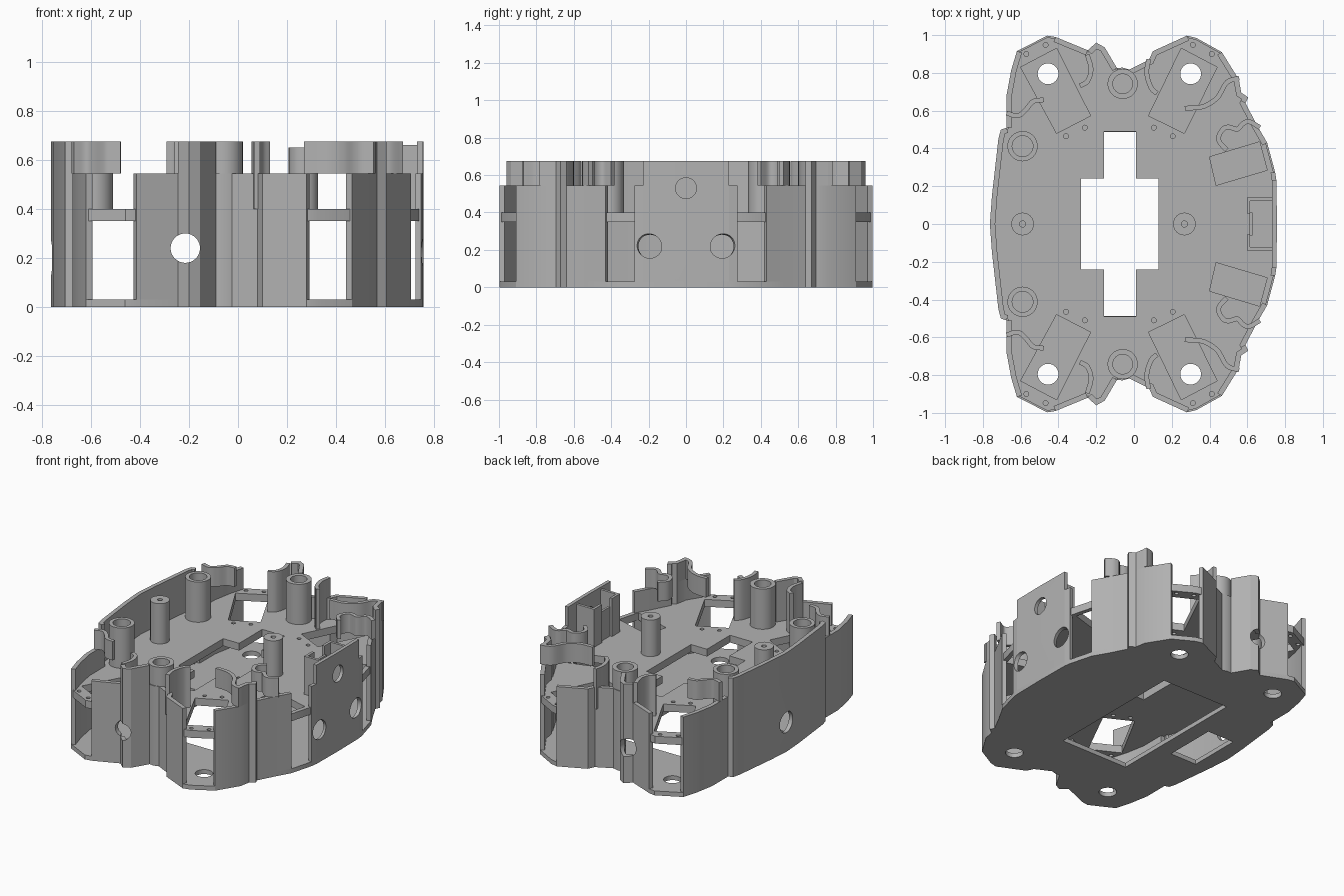
import bpy, bmesh, math
from mathutils import Vector, Matrix

cube = bpy.data.objects.get("Cube")
if cube:
    bpy.data.objects.remove(cube, do_unlink=True)

grey = bpy.data.materials.new("matte_grey")
grey.use_nodes = True
grey.diffuse_color = (0.45, 0.45, 0.45, 1)
grey.node_tree.nodes["Principled BSDF"].inputs["Base Color"].default_value = grey.diffuse_color

# Heights
FLOOR, DECK_LOW, DECK, RIM, TOP = 0.03, 0.35, 0.40, 0.545, 0.675
WALL = 0.028


def finish(name, bm):
    bmesh.ops.recalc_face_normals(bm, faces=bm.faces)
    mesh = bpy.data.meshes.new(name)
    bm.to_mesh(mesh)
    bm.free()
    obj = bpy.data.objects.new(name, mesh)
    bpy.context.collection.objects.link(obj)
    mesh.materials.append(grey)
    return obj


def prism(name, poly, z0, z1):
    bm = bmesh.new()
    face = bm.faces.new([bm.verts.new((x, y, z0)) for x, y in poly])
    up = bmesh.ops.extrude_face_region(bm, geom=[face])["geom"]
    bmesh.ops.translate(bm, vec=(0, 0, z1 - z0),
                        verts=[v for v in up if isinstance(v, bmesh.types.BMVert)])
    return finish(name, bm)


def cylinder(name, start, end, radius, sides=32):
    a, b = Vector(start), Vector(end)
    turn = (b - a).to_track_quat('Z', 'Y').to_matrix().to_4x4()
    bm = bmesh.new()
    bmesh.ops.create_cone(bm, cap_ends=True, segments=sides, radius1=radius, radius2=radius,
                          depth=(b - a).length, matrix=Matrix.Translation((a + b) / 2) @ turn)
    return finish(name, bm)


def apply(obj, mod):
    with bpy.context.temp_override(object=obj, active_object=obj):
        bpy.ops.object.modifier_apply(modifier=mod.name)


def cut(obj, cutter):
    mod = obj.modifiers.new("cut", 'BOOLEAN')
    mod.operation, mod.solver, mod.object = 'DIFFERENCE', 'EXACT', cutter
    apply(obj, mod)
    bpy.data.objects.remove(cutter, do_unlink=True)


def mirror(obj):
    mod = obj.modifiers.new("mirror", 'MIRROR')
    mod.use_axis = (False, True, False)
    mod.use_mirror_merge = False
    apply(obj, mod)
    return obj


def inset(path, dist):
    # Offset a path to its right-hand side with mitred corners
    pts = [Vector(p) for p in path]
    out = []
    for i, p in enumerate(pts):
        dirs = []
        if i:
            dirs.append((p - pts[i - 1]).normalized())
        if i < len(pts) - 1:
            dirs.append((pts[i + 1] - p).normalized())
        normals = [Vector((d.y, -d.x)) for d in dirs]
        n = sum(normals, Vector((0, 0))).normalized()
        out.append(p + n * dist / max(n.dot(normals[0]), 0.6))
    return [tuple(p) for p in out]


def wall(name, path, z0, z1, thick=WALL):
    return prism(name, list(path) + inset(path, thick)[::-1], z0, z1)


def spline(points, steps=6):
    # Smooth path through the points
    p = [Vector(q) for q in points]
    p = [p[0] * 2 - p[1]] + p + [p[-1] * 2 - p[-2]]
    out = []
    for a, b, c, d in zip(p, p[1:], p[2:], p[3:]):
        for k in range(steps):
            t = k / steps
            out.append(0.5 * (2 * b + (c - a) * t + (2 * a - 5 * b + 4 * c - d) * t * t
                              + (3 * b - a - 3 * c + d) * t ** 3))
    return [tuple(q) for q in out] + [tuple(points[-1])]


def both(path):
    # Complete a half path that starts on the centre line
    return [(x, -y) for x, y in path[:0:-1]] + list(path)


# Half of the outline, from the -x middle over +y to the +x middle
edge = [(-.763, 0), (-.752, .15), (-.718, .45), (-.705, .5), (-.675, .51), (-.675, .68),
        (-.65, .815), (-.62, .915), (-.46, .997), (-.415, .99), (-.245, .92), (-.2, .96),
        (-.155, .935), (-.09, .825), (-.06, .828), (-.025, .818), (.08, .87), (.1, .915),
        (.28, .997), (.33, .985), (.465, .91), (.555, .765), (.568, .695), (.605, .67),
        (.59, .64), (.65, .525), (.705, .43), (.747, .275), (.754, .23), (.757, 0)]


def flip(path):
    return [(x, -y) for x, y in path[-2:0:-1]]


def rect(x0, x1, y):
    return [(x0, -y), (x1, -y), (x1, y), (x0, y)]


# Base plate with battery opening, slot and drain holes
base = prism("base_plate", edge + flip(edge), 0, FLOOR)
cut(base, prism("cutter", rect(-.34, .165, .487), -.1, .1))
cut(base, prism("cutter", rect(-.65, -.45, .18), -.1, .1))
for s in (1, -1):
    for x in (-.455, .30):
        cut(base, cylinder("cutter", (x, s * .795, -.1), (x, s * .795, .1), .055))

# Middle deck with cross-shaped opening, angled windows and screw holes
inner = inset(edge, .008)
deck = prism("middle_deck", inner + flip(inner), DECK_LOW, DECK)
cut(deck, prism("cutter", [(-.28, -.24), (-.16, -.24), (-.16, -.49), (.01, -.49), (.01, -.24),
                           (.13, -.24), (.13, .24), (.01, .24), (.01, .49), (-.16, .49),
                           (-.16, .24), (-.28, .24)], .2, .6))
windows = [[(.25, .93), (.44, .83), (.267, .48), (.077, .573)],
           [(-.60, .83), (-.41, .93), (-.23, .573), (-.41, .48)],
           [(.40, .355), (.665, .435), (.705, .285), (.435, .205)]]
screws = [(-.36, .465), (-.26, .51), (.105, .51), (.205, .465),
          (-.57, .9), (-.468, .948), (.312, .948), (.412, .9)]
for s in (1, -1):
    for w in windows:
        cut(deck, prism("cutter", [(x, s * y) for x, y in w], .2, .6))
    for x, y in screws:
        cut(deck, cylinder("cutter", (x, s * y, .2), (x, s * y, .6), .013, 16))

# Long wall on the -x side with its round port
left_wall = wall("long_side_wall", both(edge[:5]), 0, TOP)
cut(left_wall, cylinder("cutter", (-.9, 0, .2), (-.6, 0, .2), .07))

# Straight panel on the +x side with three ports
panel_path = [(x, -y) for x, y in both(edge[:27:-1])]
panel_path = sorted(panel_path, key=lambda p: -p[1])
panel = wall("port_panel", panel_path, 0, TOP, .024)
sides = wall("panel_shoulder", edge[27:29], 0, RIM, .024)
cut(panel, cylinder("cutter", (.6, 0, .53), (.9, 0, .53), .056))
for s in (1, -1):
    cut(panel, cylinder("cutter", (.6, s * .15, .19), (.9, s * .24, .25), .064))
cut(sides, cylinder("cutter", (.6, .15, .19), (.9, .24, .25), .064))
mirror(sides)

# Corner walls, mirrored across the centre line
mirror(wall("corner_wall", edge[4:8], 0, RIM))
mirror(wall("shoulder_wall", edge[20:27], 0, RIM))
mirror(wall("shoulder_notch", edge[21:25], RIM, TOP))
mirror(wall("end_wall", edge[13:19], 0, RIM))
for name, part, top in (("end_panel", edge[9:11], RIM), ("end_rib", edge[10:14], TOP)):
    obj = wall(name, part, 0, top)
    cut(obj, cylinder("cutter", (-.215, .7, .24), (-.215, 1.1, .24), .06))
    mirror(obj)

# Curved guards above the wheel bays
guards = [("side_guard", [(-.67, .6), (-.62, .585), (-.585, .61), (-.54, .66), (-.48, .67)], RIM),
          ("rib_guard", [(-.235, .9), (-.215, .82), (-.235, .75), (-.28, .72)], DECK),
          ("end_guard", [(.09, .87), (.08, .8), (.1, .73), (.13, .7)], DECK),
          ("bay_guard", [(.56, .76), (.5, .74), (.45, .66), (.37, .61), (.27, .6)], RIM),
          ("sensor_guard", [(.66, .5), (.6, .53), (.55, .49), (.49, .5), (.46, .45), (.5, .4)], RIM)]
for name, pts, low in guards:
    mirror(wall(name, spline(pts), low, TOP, .025))

# Box behind the panel
mirror(wall("box_wall", [(.74, .14), (.597, .14), (.597, .055)][::-1], DECK, .66, .018))
prism("box_clip", rect(.612, .627, .06), DECK, .6)

# Hollow bosses and slim posts
for name, x, y, r, hole, top, depth in (
        ("side_boss", -.59, .412, .08, .055, TOP, .2),
        ("end_boss", -.06, .742, .08, .052, TOP, .2),
        ("side_post", -.59, 0, .06, .016, TOP, .1),
        ("panel_post", .267, 0, .06, .016, .65, .1)):
    post = cylinder(name, (x, y, DECK - .01), (x, y, top), r)
    cut(post, cylinder("cutter", (x, y, top - depth), (x, y, top + .1), hole))
    if y:
        mirror(post)

# Smooth curved surfaces, keep corners sharp
bpy.ops.object.select_all(action='DESELECT')
for obj in bpy.context.collection.objects:
    if obj.type == 'MESH' and grey.name in obj.data.materials:
        obj.select_set(True)
        bpy.context.view_layer.objects.active = obj
bpy.ops.object.shade_smooth_by_angle(angle=math.radians(25))
